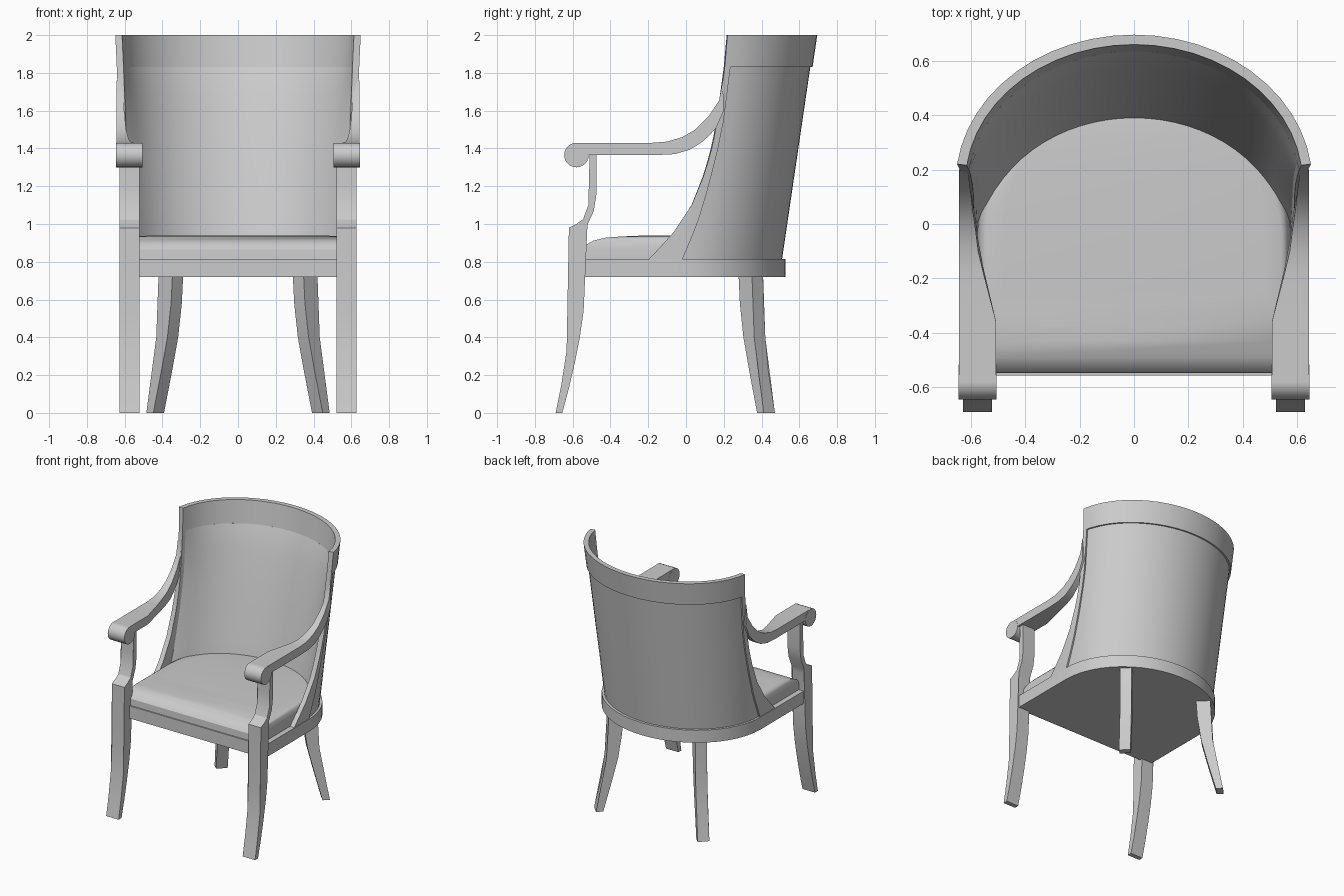
import bpy, bmesh
from math import sin, cos, pi, asin, radians
from mathutils import Vector

if "Cube" in bpy.data.objects:
    bpy.data.objects.remove(bpy.data.objects["Cube"])


def loft(name, rings, mirror=False, closed=False):
    """Join equal-length rings of points into a capped solid."""
    bm = bmesh.new()
    vs = [[bm.verts.new(p) for p in r] for r in rings]
    n = len(rings[0])
    for a, b in zip(vs, vs[1:]):
        for i in range(n):
            j = (i + 1) % n
            bm.faces.new((a[i], a[j], b[j], b[i]))
    bm.faces.new(vs[0])
    bm.faces.new(vs[-1])
    bmesh.ops.triangulate(bm, faces=[f for f in bm.faces if len(f.verts) > 4])
    bmesh.ops.recalc_face_normals(bm, faces=bm.faces)
    me = bpy.data.meshes.new(name)
    bm.to_mesh(me)
    bm.free()
    ob = bpy.data.objects.new(name, me)
    bpy.context.collection.objects.link(ob)
    bpy.ops.object.select_all(action='DESELECT')
    ob.select_set(True)
    bpy.context.view_layer.objects.active = ob
    bpy.ops.object.shade_smooth_by_angle(angle=radians(32))
    if mirror:
        ob.modifiers.new("mirror", 'MIRROR')
    return ob


def prism(name, pts, x0, x1):
    return loft(name, [[(x, y, z) for y, z in pts] for x in (x0, x1)], mirror=True)


def interp(curve, z):
    for (y0, z0), (y1, z1) in zip(curve, curve[1:]):
        if z <= z1:
            return y0 + (y1 - y0) * (z - z0) / (z1 - z0)
    return curve[-1][0]


# Barrel plan: straight sides into a half ellipse, leaning back with height
def centre(z):
    return 0.15 - 0.147 * (2 - z)


B = 0.545


def plan(th, z, off):
    a = 0.655 - 0.037 * (2 - z) - off
    c = centre(z)
    s = 1
    if th > pi / 2:
        th, s = pi - th, -1
    if th < 0:
        return Vector((s * a, c + B * th, z))
    return Vector((s * a * cos(th), c + (B - off) * sin(th), z))


def angle(y, z):
    d = (y - centre(z)) / B
    return asin(d) if d > 0 else d


def shell(name, zs, start, end, n, off, thick, mirror=False):
    rings = []
    for k in range(n + 1):
        u = k / n
        th = [start(z) * (1 - u) + end(z) * u for z in zs]
        outer = [plan(t, z, off) for t, z in zip(th, zs)]
        inner = [plan(t, z, off + thick(u, z)) for t, z in zip(th, zs)]
        rings.append(outer + inner[::-1])
    return loft(name, rings, mirror)


front = [(-.2, .81), (-.07, .95), (.03, 1.1), (.1, 1.27), (.145, 1.43),
         (.165, 1.55), (.185, 1.68), (.205, 1.83), (.22, 2)]
rear = [(-.02, .81), (.06, 1.0), (.12, 1.2), (.17, 1.4), (.2, 1.55),
        (.225, 1.75), (.235, 1.83)]
f_th = lambda z: angle(interp(front, z), z)
r_th = lambda z: angle(interp(rear, z), z)
levels = [.81 + 1.02 * i / 14 for i in range(15)]

# Crest rail, curved side frames and upholstered back
shell("crest_rail", [1.83, 2], f_th, lambda z: pi - f_th(z), 24, 0, lambda u, z: .036)
shell("side_frame", levels, f_th, r_th, 3, 0, lambda u, z: .036, True)
shell("back_upholstery", levels, r_th, lambda z: pi - r_th(z), 28, .012,
      lambda u, z: .024 + .115 * max(0, sin(pi * u)) ** .6
      * min(1, (1.83 - z) / .9) ** .7)


# Seat rail and cushion share a D-shaped plan
def d_ring(hw, y_front, y_mid, depth, z):
    arc = [(hw * cos(pi * i / 24), y_mid + depth * sin(pi * i / 24), z) for i in range(25)]
    return [(hw, y_front, z)] + arc + [(-hw, y_front, z)]


loft("seat_rail", [d_ring(.615, -.557, -.02, .548, z) for z in (.72, .815)])
loft("seat_cushion", [d_ring(hw, y, -.03, .5, z) for hw, y, z in
                      [(.575, -.548, .81), (.575, -.545, .865), (.57, -.525, .892),
                       (.565, -.49, .912), (.555, -.43, .927), (.54, -.34, .934),
                       (.48, -.25, .938)]])

# Front legs run up into the arm posts
prism("front_leg", [(-.69, 0), (-.66, .15), (-.632, .33), (-.62, .54), (-.62, .98),
                    (-.58, 1.0), (-.545, 1.025), (-.517, 1.1), (-.508, 1.2), (-.51, 1.38),
                    (-.475, 1.38), (-.474, 1.16), (-.488, 1.07), (-.524, .99), (-.535, .95),
                    (-.535, .72), (-.542, .54), (-.562, .4), (-.59, .26), (-.62, .13),
                    (-.655, 0)], .522, .627)

# Rear legs, splayed diagonally
phi = radians(44)
rad, tan = Vector((cos(phi), sin(phi), 0)), Vector((-sin(phi), cos(phi), 0))
leg = [(.545, .73), (.55, .58), (.562, .4), (.585, .22), (.635, 0),
       (.584, 0), (.525, .22), (.48, .4), (.453, .58), (.443, .73)]
loft("rear_leg", [[rad * r + tan * w + Vector((0, 0, z)) for r, z in leg]
                  for w in (-.041, .041)], mirror=True)

# Arms: top y,z / bottom y,z / inner x
arm = [(-.58, 1.43, -.58, 1.365, .506), (-.36, 1.43, -.36, 1.365, .506),
       (-.18, 1.43, -.16, 1.365, .553), (-.1, 1.436, -.06, 1.37, .572),
       (-.02, 1.46, .02, 1.393, .582), (.05, 1.5, .08, 1.43, .592),
       (.12, 1.57, .125, 1.47, .6), (.175, 1.655, .16, 1.51, .607),
       (.195, 1.76, .2, 1.6, .612)]
loft("arm", [[(xi, yt, zt), (.643, yt, zt), (.643, yb, zb), (xi, yb, zb)]
             for yt, zt, yb, zb, xi in arm], mirror=True)
prism("arm_scroll", [(-.58 + .065 * cos(2 * pi * i / 24), 1.365 + .065 * sin(2 * pi * i / 24))
                     for i in range(24)], .505, .645)
